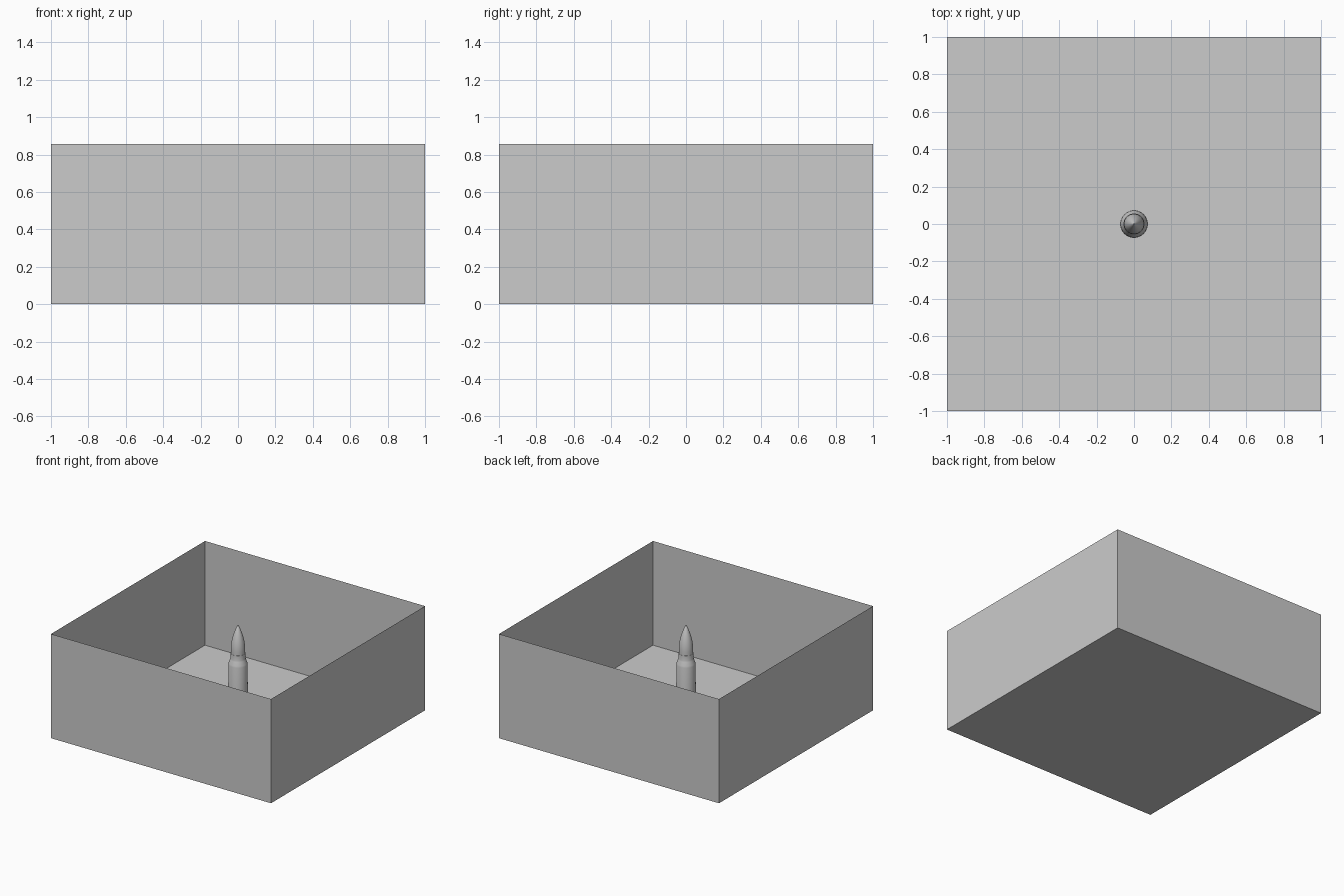
import bpy, bmesh, math

if "Cube" in bpy.data.objects:
    bpy.data.objects.remove(bpy.data.objects["Cube"])


def make_object(name, bm):
    mesh = bpy.data.meshes.new(name)
    bm.to_mesh(mesh)
    bm.free()
    obj = bpy.data.objects.new(name, mesh)
    bpy.context.collection.objects.link(obj)
    return obj


def lathe(name, profile, steps=48):
    """Spin a (radius, height) profile around the z axis."""
    bm = bmesh.new()
    verts = [bm.verts.new((r, 0, z)) for r, z in profile]
    edges = [bm.edges.new(pair) for pair in zip(verts, verts[1:])]
    bmesh.ops.spin(bm, geom=verts + edges, cent=(0, 0, 0), axis=(0, 0, 1),
                   angle=math.tau, steps=steps)
    bmesh.ops.remove_doubles(bm, verts=bm.verts, dist=1e-5)
    bmesh.ops.recalc_face_normals(bm, faces=bm.faces)
    obj = make_object(name, bm)
    bpy.ops.object.select_all(action='DESELECT')
    obj.select_set(True)
    bpy.context.view_layer.objects.active = obj
    bpy.ops.object.shade_smooth_by_angle(angle=math.radians(30))
    return obj


# Open-topped tray: a thin-walled box without its lid
HEIGHT = 0.856
bm = bmesh.new()
bmesh.ops.create_cube(bm, size=2)
for v in bm.verts:
    v.co.z = HEIGHT if v.co.z > 0 else 0
lid = [f for f in bm.faces if f.normal.z > 0.9]
bmesh.ops.delete(bm, geom=lid, context='FACES_ONLY')
make_object("open_box", bm)

# Cartridge case: rim, extractor groove, body, shoulder and neck
lathe("cartridge_case", [
    (0, 0.002), (0.069, 0.002), (0.073, 0.006), (0.073, 0.021), (0.062, 0.025),
    (0.062, 0.036), (0.074, 0.050), (0.072, 0.495), (0.069, 0.508),
    (0.059, 0.536), (0.056, 0.546), (0.056, 0.588), (0.051, 0.588)])

# Pointed tip: a curved ogive seated in the neck
BASE, TIP, RADIUS = 0.575, 0.813, 0.054
ogive = [(RADIUS * (1 - t ** 1.9) + 0.004 * t, BASE + 0.03 + (TIP - BASE - 0.03) * t)
         for t in (i / 14 for i in range(15))]
lathe("pointed_tip", [(0, BASE), (RADIUS, BASE)] + ogive + [(0, TIP + 0.002)])
